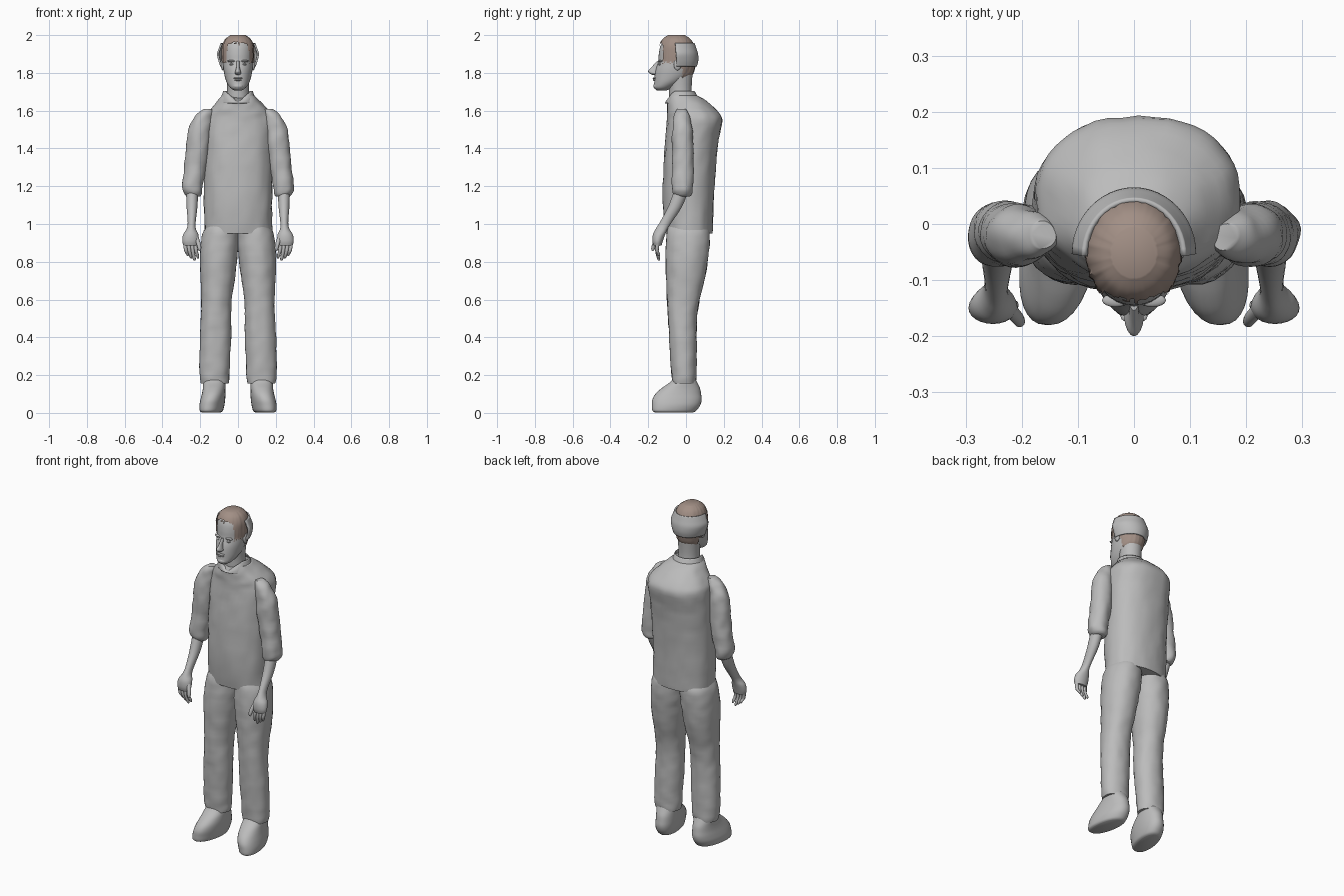
import bpy, bmesh, math, random
from mathutils import Vector, noise

random.seed(4)
default = bpy.data.objects.get("Cube")
if default:
    bpy.data.objects.remove(default, do_unlink=True)


def material(name, colour):
    mat = bpy.data.materials.new(name)
    mat.use_nodes = True
    rgba = (*colour, 1)
    mat.diffuse_color = rgba
    mat.node_tree.nodes["Principled BSDF"].inputs["Base Color"].default_value = rgba
    return mat


GREY = material("plain grey", (.5, .5, .5))
BROWN = material("hair brown", (.36, .275, .235))


def finish(bm, name, mat, thickness=0):
    bmesh.ops.recalc_face_normals(bm, faces=bm.faces)
    mesh = bpy.data.meshes.new(name)
    bm.to_mesh(mesh)
    bm.free()
    mesh.materials.append(mat)
    obj = bpy.data.objects.new(name, mesh)
    bpy.context.collection.objects.link(obj)
    if thickness:
        solid = obj.modifiers.new("Thickness", "SOLIDIFY")
        solid.thickness = thickness
    bpy.ops.object.select_all(action="DESELECT")
    obj.select_set(True)
    bpy.context.view_layer.objects.active = obj
    bpy.ops.object.shade_smooth_by_angle(angle=math.radians(50))
    return obj


def smooth_rows(rows, steps):
    """Catmull-Rom interpolation between cross-sections."""
    out = []
    for i in range(len(rows) - 1):
        a, b, c, d = (rows[max(0, min(len(rows) - 1, i + k))] for k in (-1, 0, 1, 2))
        for j in range(steps):
            t = j / steps
            out.append([q + t * (r - p) / 2 + t * t * (2 * p - 5 * q + 4 * r - s) / 2
                        + t ** 3 * (3 * q - p - 3 * r + s) / 2
                        for p, q, r, s in zip(a, b, c, d)])
    return out + [list(rows[-1])]


def loft(name, rows, mat=GREY, n=32, steps=4, power=2, wrinkle=0, move=None,
         keep=None, caps=True, thickness=0):
    """Skin rounded sections given as (z, x min, x max, y min, y max)."""
    bm = bmesh.new()
    rings = []
    for z, x0, x1, y0, y1 in smooth_rows(rows, steps):
        ring = []
        for k in range(n):
            a = math.tau * k / n
            c, s = math.cos(a), math.sin(a)
            c = math.copysign(abs(c) ** (2 / power), c)
            s = math.copysign(abs(s) ** (2 / power), s)
            v = Vector(((x0 + x1 + c * (x1 - x0)) / 2, (y0 + y1 + s * (y1 - y0)) / 2, z))
            if wrinkle:
                v += Vector((c, s, 0)) * wrinkle * noise.noise(v * 22)
            ring.append(bm.verts.new(move(v) if move else v))
        rings.append(ring)
    for low, high in zip(rings, rings[1:]):
        for k in range(n):
            m = (k + 1) % n
            bm.faces.new((low[k], low[m], high[m], high[k]))
    if caps:
        bm.faces.new(rings[0][::-1])
        bm.faces.new(rings[-1])
    if keep:
        gone = [f for f in bm.faces if not keep(f.calc_center_median())]
        bmesh.ops.delete(bm, geom=gone, context="FACES")
    return finish(bm, name, mat, thickness)


def sided(rows, s):
    """Mirror sections to the chosen side."""
    return [(z, *sorted((s * a, s * b)), c, d) for z, a, b, c, d in rows]


def centred(rows):
    return [(z, -w, w, a, b) for z, w, a, b in rows]


def tube(name, points):
    """Tapered finger through (x, y, z, radius) points."""
    loft(name, [(z, x - r, x + r, y - r, y + r) for x, y, z, r in points], n=12, steps=3)


def blob(name, centre, size):
    bm = bmesh.new()
    bmesh.ops.create_uvsphere(bm, u_segments=16, v_segments=10, radius=1)
    for v in bm.verts:
        v.co = Vector(a + b * c for a, b, c in zip(centre, v.co, size))
    return finish(bm, name, GREY)


# Shirt body, with the collar opening dropping at the front
def neckline(v):
    if v.z > 1.64 and v.y < 0:
        v.z -= .9 * (v.z - 1.64) * max(0, 1 - abs(v.x) / .07)
    return v


loft("shirt", [(.95, -.175, .18, -.107, .14), (1.1, -.18, .18, -.122, .146),
               (1.3, -.18, .183, -.12, .158), (1.45, -.18, .188, -.11, .174),
               (1.55, -.174, .19, -.1, .192), (1.6, -.152, .165, -.1, .165),
               (1.65, -.11, .115, -.1, .11), (1.68, -.085, .088, -.1, .06)],
     n=48, power=2.25, wrinkle=.005, move=neckline)
loft("collar", centred([(1.64, .1, -.112, .085), (1.67, .09, -.108, .065),
                        (1.705, .078, -.095, .045)]),
     n=48, caps=False, move=neckline, thickness=.006)

# Neck and head
loft("neck", centred([(1.58, .065, -.08, .05), (1.66, .06, -.088, .035),
                      (1.72, .058, -.09, .03), (1.8, .062, -.1, .035)]))
head = centred([(1.708, .022, -.155, -.1), (1.722, .042, -.17, -.07), (1.75, .06, -.168, -.02),
                (1.785, .071, -.166, .025), (1.82, .077, -.16, .04), (1.86, .08, -.147, .046),
                (1.9, .081, -.144, .045), (1.94, .078, -.136, .038), (1.97, .062, -.118, .018),
                (1.988, .035, -.09, -.012)])
loft("head", head)
loft("nose", centred([(1.79, .008, -.18, -.14), (1.798, .017, -.193, -.14),
                      (1.81, .014, -.2, -.14), (1.83, .009, -.183, -.13),
                      (1.862, .008, -.154, -.12)]), n=16)
blob("upper_lip", (0, -.165, 1.772), (.024, .012, .005))
blob("lower_lip", (0, -.164, 1.763), (.02, .012, .006))
blob("chin", (0, -.155, 1.73), (.028, .018, .016))
for s, side in ((1, "left"), (-1, "right")):
    blob(side + "_eye", (s * .031, -.137, 1.845), (.014, .01, .006))
    blob(side + "_brow", (s * .033, -.136, 1.862), (.024, .012, .006))
    blob(side + "_ear", (s * .081, -.045, 1.845), (.01, .02, .032))


# Short hair with a ragged hairline
def hairline(c):
    limit = 1.755
    if c.y < -.122:
        limit = 1.955
    elif c.y < -.06:
        limit = 1.855
    elif c.y < -.02:
        limit = 1.825
    return c.z > limit + random.uniform(-.008, .008)


def strands(v):
    a = math.atan2(v.x, v.y + .05)
    return v + Vector((v.x, v.y + .05, 0)) * .05 * noise.noise(Vector((a * 12, 0, v.z * 4)))


hair = [(z + .012 * max(0, (z - 1.9) / .09), a - .005, b + .005, c - .006, d + .006)
        for z, a, b, c, d in head]
loft("hair", hair, BROWN, n=72, steps=6, move=strands, keep=hairline)

# Wrap around the back of the head
loft("head_wrap", centred([(1.835, .094, -.16, .058), (1.865, .104, -.165, .065),
                           (1.9, .111, -.17, .064), (1.93, .102, -.165, .055),
                           (1.957, .092, -.16, .046)]),
     n=48, caps=False, keep=lambda c: c.y > -.055, thickness=.01)

# Limbs
sleeve = [(1.145, .2, .268, -.055, .02), (1.16, .192, .285, -.068, .03),
          (1.2, .188, .297, -.075, .037), (1.3, .168, .285, -.072, .04),
          (1.4, .15, .275, -.076, .038), (1.5, .145, .264, -.074, .034),
          (1.56, .138, .235, -.064, .022), (1.59, .136, .21, -.056, .012),
          (1.608, .14, .185, -.045, .002)]
arm = [(.885, .215, .288, -.172, -.13), (.91, .208, .295, -.178, -.122),
       (.945, .21, .29, -.175, -.11), (.975, .223, .272, -.16, -.097),
       (1.01, .224, .266, -.138, -.075), (1.09, .215, .272, -.095, -.022),
       (1.18, .21, .275, -.062, .015)]
leg = [(.155, .05, .198, -.072, .052), (.19, .046, .203, -.076, .055),
       (.28, .042, .204, -.082, .056), (.4, .036, .202, -.09, .056),
       (.5, .036, .196, -.096, .058), (.6, .033, .194, -.1, .072),
       (.7, .018, .198, -.104, .098), (.8, .006, .202, -.108, .115),
       (.88, -.002, .198, -.107, .124), (.95, -.005, .188, -.102, .126),
       (1, 0, .16, -.09, .11)]
shoe = [(.003, .085, .18, -.165, .04), (.012, .074, .19, -.178, .055),
        (.04, .068, .195, -.18, .075), (.07, .065, .192, -.178, .083),
        (.1, .064, .187, -.162, .08), (.13, .065, .184, -.13, .074),
        (.16, .066, .184, -.088, .06), (.19, .07, .18, -.06, .045)]

for s, side in ((1, "left"), (-1, "right")):
    loft(side + "_sleeve", sided(sleeve, s), wrinkle=.006)
    loft(side + "_arm", sided(arm, s), n=24)
    loft(side + "_trouser_leg", sided(leg, s), power=2.1, wrinkle=.004)

    def toe_out(v):
        return v + Vector((s * -.16 * v.y * max(0, 1 - v.z / .2), 0, 0))
    loft(side + "_shoe", sided(shoe, s), power=2.2, move=toe_out)
    for i in range(4):
        x = .226 + .018 * i
        tip = .806 + .012 * abs(i - 1)
        tube(f"{side}_finger_{i + 1}",
             [(s * (x - .014), -.142, tip, .004), (s * (x - .012), -.145, tip + .012, .0085),
              (s * (x - .004), -.154, .86, .0095), (s * x, -.15, .9, .011)])
    tube(side + "_thumb", [(s * .204, -.176, .858, .005), (s * .204, -.174, .872, .01),
                           (s * .21, -.165, .9, .012), (s * .224, -.15, .935, .013)])
